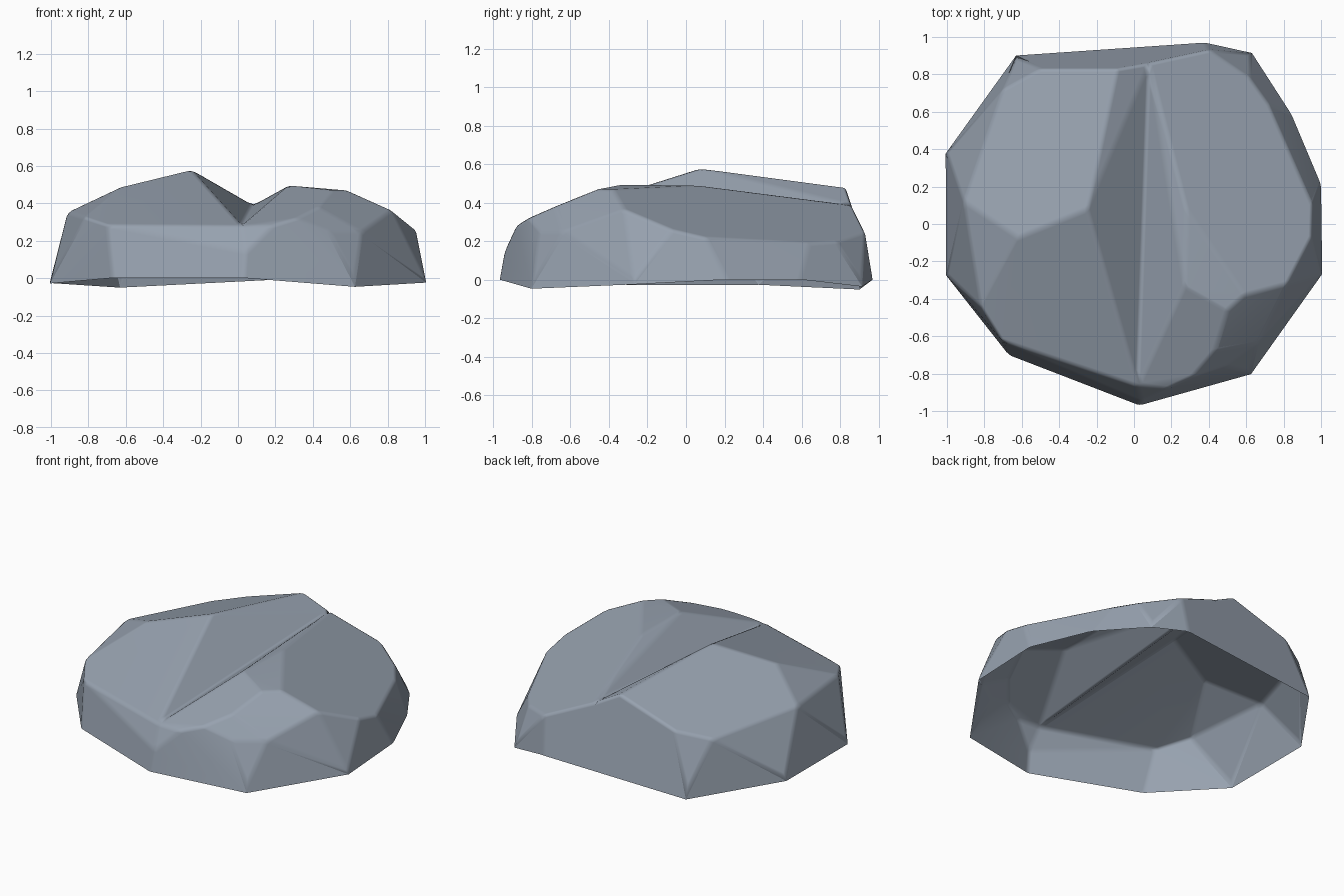
import bpy, bmesh

if "Cube" in bpy.data.objects:
    bpy.data.objects.remove(bpy.data.objects["Cube"])

# Points shared by both halves: cleft bottom and the outer wall below it
seam = [(0.03, -0.97, 0.0), (0.04, -0.945, 0.14), (0.02, -0.87, 0.28),
        (0.08, 0.86, 0.39), (0.06, 0.945, 0.0)]

# Left half: base corners, rim, summit
left = [(-0.67, -0.70, 0), (-1, -0.27, 0), (-1, 0.38, 0), (-0.63, 0.89, 0),
        (-0.70, -0.63, 0.285), (-0.82, -0.44, 0.325), (-0.91, 0.12, 0.353),
        (-0.70, 0.72, 0.304), (-0.50, 0.83, 0.347), (-0.09, 0.83, 0.48),
        (-0.62, -0.07, 0.49), (-0.25, 0.08, 0.58)]

# Right half: base corners, rim, summit
right = [(0.62, -0.79, 0), (1, -0.27, 0), (1, 0.21, 0), (0.84, 0.59, 0),
         (0.62, 0.91, 0), (0.38, 0.97, 0),
         (0.18, -0.88, 0.28), (0.31, -0.82, 0.32), (0.43, -0.68, 0.38),
         (0.49, -0.76, 0.25), (0.66, -0.64, 0.25), (0.50, -0.46, 0.47),
         (0.59, -0.38, 0.468), (0.82, -0.32, 0.365), (0.95, -0.07, 0.26),
         (0.955, 0.10, 0.22), (0.72, 0.64, 0.19), (0.62, 0.78, 0.20),
         (0.40, 0.93, 0.25), (0.28, 0.08, 0.49), (0.27, -0.33, 0.495)]


def add_half(target, points):
    """Convex shell of one half, open underneath and along the seam."""
    hull = bmesh.new()
    for p in points + seam:
        hull.verts.new(p)
    bmesh.ops.convex_hull(hull, input=hull.verts[:])
    for f in hull.faces:
        co = [tuple(round(c, 4) for c in v.co) for v in f.verts]
        if any(c[2] > 0.001 for c in co) and any(c not in seam for c in co):
            target.faces.new([target.verts.new(c) for c in co])
    hull.free()


# Both halves welded into one open-bottomed boulder
bm = bmesh.new()
add_half(bm, left)
add_half(bm, right)
bmesh.ops.remove_doubles(bm, verts=bm.verts[:], dist=0.002)
bmesh.ops.recalc_face_normals(bm, faces=bm.faces[:])
# Merge nearly flat triangles into clean facets
bmesh.ops.dissolve_limit(bm, angle_limit=0.07, verts=bm.verts[:], edges=bm.edges[:])
mesh = bpy.data.meshes.new("cleft_rock")
bm.to_mesh(mesh)
bm.free()
mesh.shade_smooth()
rock = bpy.data.objects.new("cleft_rock", mesh)
bpy.context.collection.objects.link(rock)

# Softly worn edges between flat facets
bevel = rock.modifiers.new("worn_edges", 'BEVEL')
bevel.width = 0.018
bevel.segments = 2
bevel.limit_method = 'ANGLE'
bevel.angle_limit = 0.12
bevel.harden_normals = True

# Slate colour
slate = bpy.data.materials.new("slate")
slate.diffuse_color = (0.31, 0.36, 0.43, 1)
slate.use_nodes = True
slate.node_tree.nodes["Principled BSDF"].inputs["Base Color"].default_value = slate.diffuse_color
mesh.materials.append(slate)
